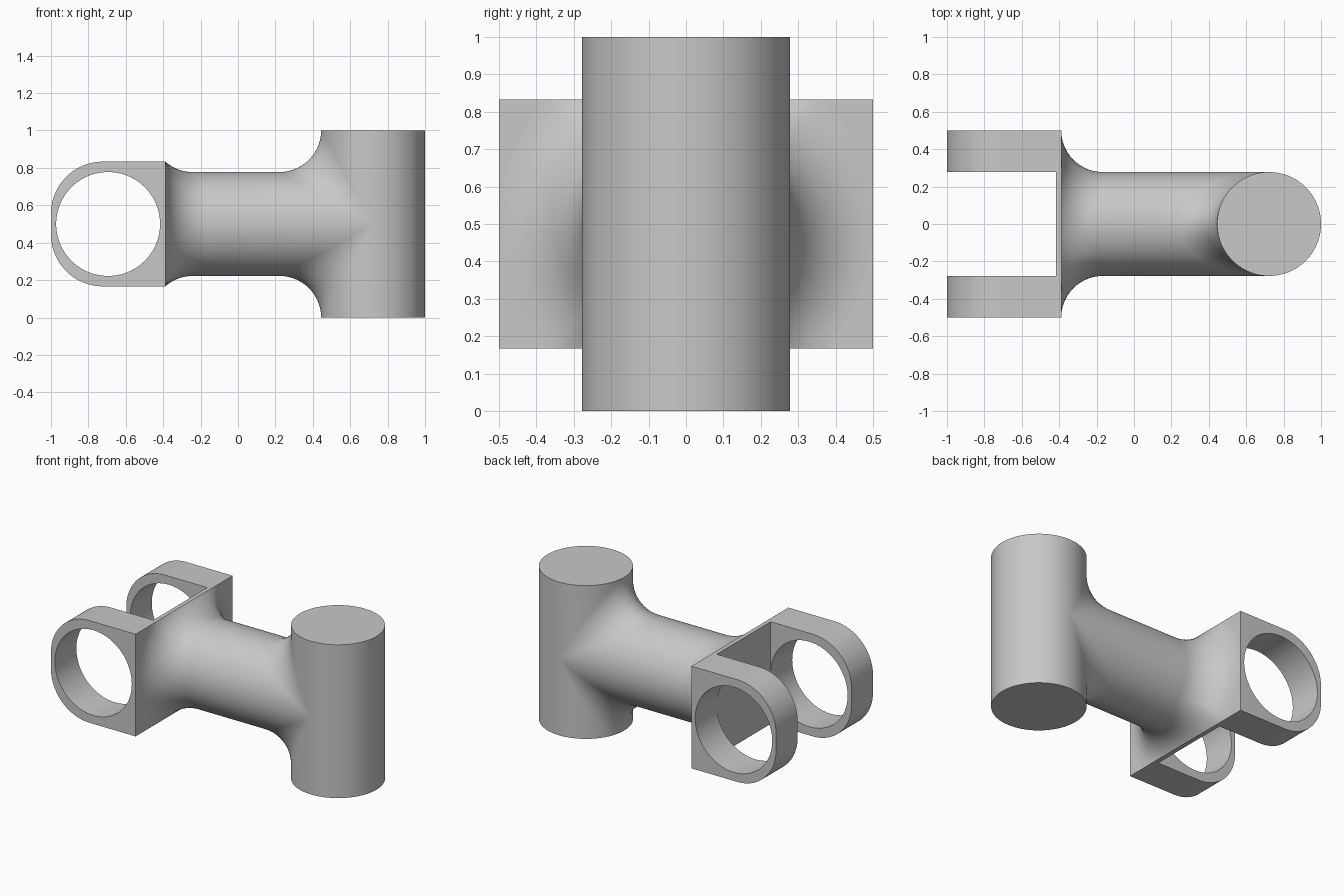
import bpy
import bmesh
from math import sin, cos, pi, sqrt, tau
from mathutils import Vector

if "Cube" in bpy.data.objects:
    bpy.data.objects.remove(bpy.data.objects["Cube"], do_unlink=True)

SEG = 96          # segments round each cylinder
ARC = 14          # segments across each fillet
R = 5 / 18        # radius of column, arm and bores
F = 2 / 9         # fillet radius
COL_X = 1 - R     # column axis
MID = 0.5         # height of the arm axis
FACE = -7 / 18    # yoke face that the arm joins
WEB = -5 / 12     # inner face of the yoke web
HALF_H = 1 / 3    # half height of the yoke
BORE_X = -25 / 36

grey = bpy.data.materials.new("light grey")
grey.use_nodes = True
grey.diffuse_color = (0.58, 0.58, 0.58, 1)
grey.node_tree.nodes["Principled BSDF"].inputs["Base Color"].default_value = grey.diffuse_color


def finish(bm, name):
    """Clean the mesh, make an object of it and shade it."""
    bmesh.ops.remove_doubles(bm, verts=bm.verts, dist=1e-5)
    bmesh.ops.recalc_face_normals(bm, faces=bm.faces)
    mesh = bpy.data.meshes.new(name)
    bm.to_mesh(mesh)
    bm.free()
    mesh.materials.append(grey)
    obj = bpy.data.objects.new(name, mesh)
    bpy.context.collection.objects.link(obj)
    bpy.ops.object.select_all(action="DESELECT")
    obj.select_set(True)
    bpy.context.view_layer.objects.active = obj
    bpy.ops.object.shade_smooth_by_angle(angle=pi / 6)


def ball_arc(centre, start, end):
    """Points on a ball of the fillet radius, from one contact to the other."""
    a, b = (start - centre).normalized(), (end - centre).normalized()
    angle = a.angle(b)
    if angle < 0.001:
        return [start, end]
    return [centre + (a * sin(angle * (1 - i / ARC)) + b * sin(angle * i / ARC)) * (F / sin(angle))
            for i in range(ARC + 1)]


def arm_strip(t):
    """One lengthwise line of the arm: yoke fillet, straight, column fillet."""
    s, c = sin(t), cos(t)
    # The ball rests on the yoke face, or on its edge where the face is too short
    over = max(0, abs(c) * (R + F) - HALF_H)
    x = FACE + sqrt(F * F - over * over)
    z = max(-HALF_H, min(HALF_H, (R + F) * c))
    yoke = ball_arc(Vector((x, (R + F) * s, MID + (R + F) * c)),
                    Vector((FACE, (R + F) * s, MID + z)),
                    Vector((x, R * s, MID + R * c)))
    # The ball rolls between two cylinders of equal radius
    x = COL_X - (R + F) * abs(c)
    column = ball_arc(Vector((x, (R + F) * s, MID + (R + F) * c)),
                      Vector((x, R * s, MID + R * c)),
                      Vector((COL_X - R * abs(c), R * s, MID + (R + F) * c)))
    # Where the fillet shrinks to a point its line does too
    return yoke + column + [column[-1]] * (ARC + 1 - len(column))


def column_strip(a):
    """One upright line of the column, split where the arm opens into it."""
    c = max(0, cos(a))
    return [Vector((COL_X - R * cos(a), R * sin(a), z))
            for z in (0, MID - MID * c, MID + MID * c, 1)]


def loft(bm, strip, skip=lambda j: False):
    """Join strips placed all the way round into a skin."""
    rows = [[bm.verts.new(p) for p in strip(tau * i / SEG)] for i in range(SEG)]
    for i in range(SEG):
        a, b = rows[i - 1], rows[i]
        for j in range(len(a) - 1):
            if not skip(j):
                bm.faces.new((a[j], a[j + 1], b[j + 1], b[j]))
    return rows


# Column and arm in one blended skin
bm = bmesh.new()
arm = loft(bm, arm_strip)
bm.faces.new([row[0] for row in arm])
column = loft(bm, column_strip, lambda j: j == 1)
for end in (0, -1):
    bm.faces.new([row[end] for row in column])
finish(bm, "column_and_arm")

# Yoke: two rounded lugs with bores, and a thin web between them
bm = bmesh.new()
outline = [(FACE, MID - HALF_H), (FACE, MID + HALF_H)]
for k, side in enumerate((1, -1)):
    for i in range(25):
        a = pi / 2 * (k + 1) + pi / 2 * i / 24
        outline.append((R - 1 + R * cos(a), MID + side * (HALF_H - R) + R * sin(a)))
bore = [(BORE_X + R * cos(tau * i / SEG), MID + R * sin(tau * i / SEG)) for i in range(SEG)]

for y, depth in ((-0.5, F), (R, F)):
    edges = []
    for loop in (outline, bore):
        verts = [bm.verts.new((x, y, z)) for x, z in loop]
        edges += [bm.edges.new((verts[i - 1], verts[i])) for i in range(len(verts))]
    fill = bmesh.ops.triangle_fill(bm, edges=edges, use_beauty=True)
    faces = [g for g in fill["geom"] if isinstance(g, bmesh.types.BMFace)]
    extruded = bmesh.ops.extrude_face_region(bm, geom=faces, use_keep_orig=True)
    moved = [g for g in extruded["geom"] if isinstance(g, bmesh.types.BMVert)]
    bmesh.ops.translate(bm, verts=moved, vec=(0, depth, 0))
finish(bm, "yoke_lugs")

bm = bmesh.new()
web = bmesh.ops.create_cube(bm, size=1)["verts"]
bmesh.ops.scale(bm, verts=web, vec=(FACE - WEB, 2 * R, 2 * HALF_H))
bmesh.ops.translate(bm, verts=web, vec=((FACE + WEB) / 2, 0, MID))
finish(bm, "yoke_web")
